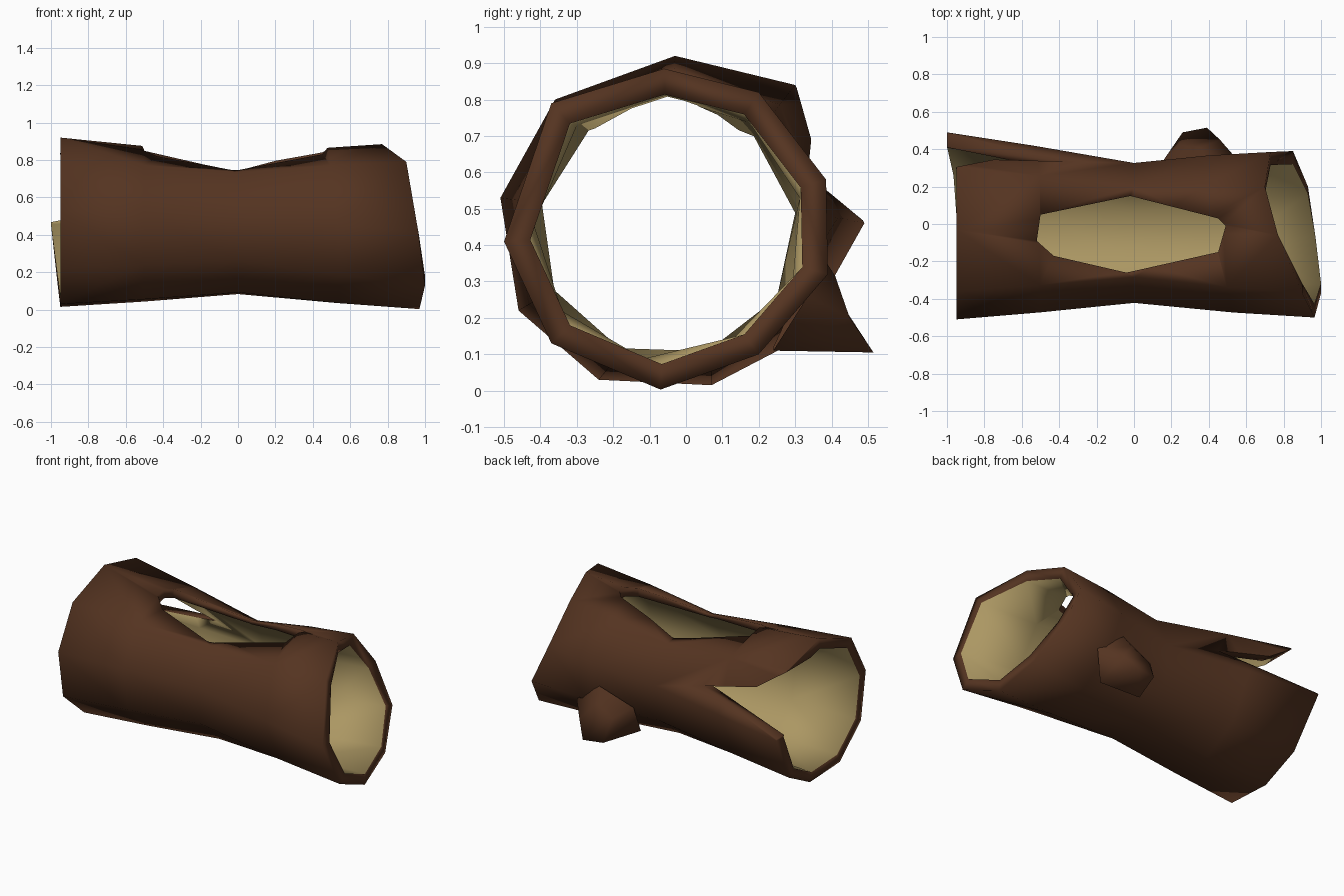
import bpy, bmesh, math
from mathutils import Vector

if "Cube" in bpy.data.objects:
    bpy.data.objects.remove(bpy.data.objects["Cube"])


def material(name, rgb):
    m = bpy.data.materials.new(name)
    m.diffuse_color = (*rgb, 1)
    m.use_nodes = True
    m.node_tree.nodes["Principled BSDF"].inputs["Base Color"].default_value = m.diffuse_color
    return m


BARK = material("dark bark", (0.09, 0.034, 0.015))
WOOD = material("pale inner wood", (0.41, 0.31, 0.125))


def finish(bm, name):
    bmesh.ops.recalc_face_normals(bm, faces=bm.faces)
    me = bpy.data.meshes.new(name)
    bm.to_mesh(me)
    bm.free()
    me.materials.append(BARK)
    me.materials.append(WOOD)
    ob = bpy.data.objects.new(name, me)
    bpy.context.collection.objects.link(ob)
    return ob


def strip(bm, a, b, mat=0):
    n = len(a)
    for i in range(n):
        f = bm.faces.new((a[i], a[(i + 1) % n], b[(i + 1) % n], b[i]))
        f.material_index = mat


def smooth(ob):
    bpy.ops.object.select_all(action='DESELECT')
    ob.select_set(True)
    bpy.context.view_layer.objects.active = ob
    bpy.ops.object.shade_smooth_by_angle(angle=math.radians(115))


# nine-sided end outlines (left end has a flared flap, right end is slanted)
left = [(-1, .49, .46), (-.95, .30, .84), (-.95, -.03, .92),
        (-.95, -.36, .80), (-.95, -.51, .53), (-.95, -.46, .22),
        (-.95, -.24, .03), (-.95, .07, .015), (-.965, .31, .14)]
right = [(.73, .385, .58), (.70, .20, .82), (.77, -.06, .885),
         (.90, -.37, .79), (.965, -.50, .41), (1.0, -.37, .13),
         (.97, -.07, .003), (.93, .20, .10), (.85, .39, .32)]
left = [Vector(p) for p in left]
right = [Vector(p) for p in right]
# narrow waist
waist = []
for i in range(9):
    a = math.radians(8 + 40 * i)
    waist.append(Vector((0, -.05 + .38 * math.cos(a), .44 + .375 * math.sin(a))))


def blend(a, b, t, grow):
    rows = []
    for p, q in zip(a, b):
        v = p.lerp(q, t)
        rows.append(Vector((v.x, -.05 + (v.y + .05) * grow, .44 + (v.z - .44) * grow)))
    return rows


rings = [left, blend(left, waist, .47, 1.01), waist,
         blend(waist, right, .55, 1.02), right]
inner_scale = [.86, .87, .93, .87, .84]

# hollow log shell
bm = bmesh.new()
outer = [[bm.verts.new(p) for p in r] for r in rings]
inner = [[bm.verts.new((p.x, -.05 + (p.y + .05) * s, .44 + (p.z - .44) * s)) for p in r]
         for r, s in zip(rings, inner_scale)]
for k in range(4):
    strip(bm, outer[k], outer[k + 1])
    strip(bm, inner[k], inner[k + 1], 1)
strip(bm, outer[0], inner[0])
strip(bm, outer[-1], inner[-1])
bmesh.ops.triangulate(bm, faces=bm.faces)
log = finish(bm, "hollow_log")


# cut openings with prisms
def cut(points, depth, name):
    b = bmesh.new()
    strip(b, *[[b.verts.new(p) for p in points], [b.verts.new(Vector(p) + Vector(depth)) for p in points]])
    b.verts.ensure_lookup_table()
    n = len(points)
    b.faces.new(b.verts[:n])
    b.faces.new(b.verts[n:])
    cutter = finish(b, name)
    cutter.hide_render = True
    mod = log.modifiers.new(name, 'BOOLEAN')
    mod.operation = 'DIFFERENCE'
    mod.solver = 'EXACT'
    mod.object = cutter
    bpy.context.view_layer.objects.active = log
    bpy.ops.object.modifier_apply(modifier=name)
    bpy.data.objects.remove(cutter)


# top opening
top = [(-.50, .05), (-.02, .15), (.45, .03), (.49, -.01), (.45, -.15),
       (-.04, -.26), (-.43, -.17), (-.52, -.09)]
cut([(x, y, .47) for x, y in top], (0, 0, .8), "top_opening_cutter")
# split in the back at the left end
split = [(-.36, .59), (-.75, .69), (-.95, .83), (-1.1, .88), (-1.1, .455), (-1.0, .468)]
cut([(x, .06, z) for x, z in split], (0, .8, 0), "back_split_cutter")
smooth(log)

# broken branch stub low on the back
bm = bmesh.new()
tip = [(.26, .49, .11), (.39, .515, .105), (.46, .45, .20), (.36, .41, .315), (.24, .42, .25)]
base = [(.16, .24, .12), (.46, .24, .11), (.56, .335, .26), (.38, .355, .40), (.15, .33, .31)]
a = [bm.verts.new(p) for p in base]
b = [bm.verts.new(p) for p in tip]
strip(bm, a, b)
bm.faces.new(b)
smooth(finish(bm, "branch_stub"))
